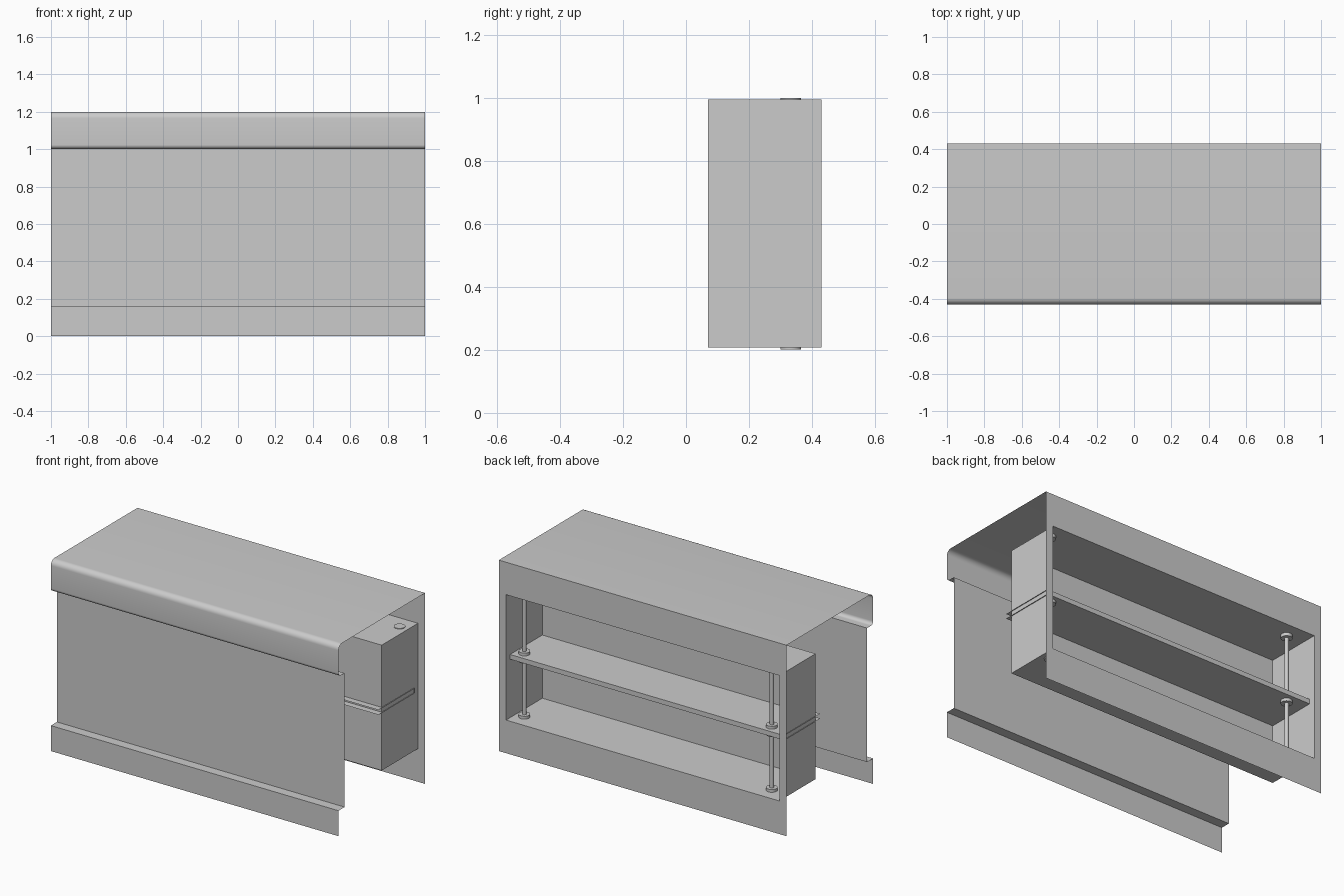
import bpy, bmesh
from math import sin, cos, pi, radians

if "Cube" in bpy.data.objects:
    bpy.data.objects.remove(bpy.data.objects["Cube"])

Y = 0.43                      # half depth
OX, OZ0, OZ1 = 0.95, 0.208, 0.996   # opening half width, bottom, top


def make(name, build, smooth=False):
    bm = bmesh.new()
    build(bm)
    bmesh.ops.remove_doubles(bm, verts=bm.verts, dist=1e-5)
    bmesh.ops.recalc_face_normals(bm, faces=bm.faces)
    me = bpy.data.meshes.new(name)
    bm.to_mesh(me)
    bm.free()
    ob = bpy.data.objects.new(name, me)
    bpy.context.collection.objects.link(ob)
    if smooth:
        bpy.ops.object.select_all(action='DESELECT')
        ob.select_set(True)
        bpy.context.view_layer.objects.active = ob
        bpy.ops.object.shade_smooth_by_angle(angle=radians(35))
    return ob


def face(bm, pts):
    bm.faces.new([bm.verts.new(p) for p in pts])


def arc(cy, cz, r, a0, a1, n=8):
    return [(cy + r * cos(radians(a0 + (a1 - a0) * i / n)),
             cz + r * sin(radians(a0 + (a1 - a0) * i / n))) for i in range(n + 1)]


# Sheet running from the back edge over the rounded counter lip to the kick board
def sheet(bm):
    prof = [(Y, 1.2)]
    prof += arc(-Y + 0.035, 1.165, 0.035, 90, 180)
    prof += arc(-Y + 0.022, 1.024, 0.022, 180, 270)
    prof += [(-0.37, 1.002), (-0.37, 0.16), (-Y, 0.16), (-Y, 0)]
    for (a, b), (c, d) in zip(prof, prof[1:]):
        face(bm, [(-1, a, b), (1, a, b), (1, c, d), (-1, c, d)])


# Back frame around the opening
def back(bm):
    out = [(-1, 0), (1, 0), (1, 1.2), (-1, 1.2)]
    inn = [(-OX, OZ0), (OX, OZ0), (OX, OZ1), (-OX, OZ1)]
    for i in range(4):
        j = (i + 1) % 4
        face(bm, [(x, Y, z) for x, z in (out[i], out[j], inn[j], inn[i])])


# Box with the listed sides left open
def open_box(x, y0, y1, z0, z1, skip):
    def build(bm):
        sides = {
            'front': [(-x, y0, z0), (x, y0, z0), (x, y0, z1), (-x, y0, z1)],
            'back': [(-x, y1, z0), (x, y1, z0), (x, y1, z1), (-x, y1, z1)],
            'left': [(-x, y0, z0), (-x, y1, z0), (-x, y1, z1), (-x, y0, z1)],
            'right': [(x, y0, z0), (x, y1, z0), (x, y1, z1), (x, y0, z1)],
            'bottom': [(-x, y0, z0), (x, y0, z0), (x, y1, z0), (-x, y1, z0)],
            'top': [(-x, y0, z1), (x, y0, z1), (x, y1, z1), (-x, y1, z1)]}
        for key, pts in sides.items():
            if key not in skip:
                face(bm, pts)
    return build


make("counter_shell", sheet, True)
make("back_frame", back)
make("storage_recess", open_box(OX, 0.07, Y, OZ0, OZ1, {'back'}))
S0, S1 = 0.575, 0.605
make("middle_shelf", open_box(0.955, 0.03, 0.39, S0, S1, {'front', 'left', 'right'}))


# Shelf posts with a round flange at each end
def cylinder(name, x, z0, z1, r, n=24):
    def build(bm):
        geo = bmesh.ops.create_cone(bm, cap_ends=True, segments=n, radius1=r,
                                    radius2=r, depth=z1 - z0)
        bmesh.ops.translate(bm, verts=geo['verts'], vec=(x, 0.333, (z0 + z1) / 2))
    make(name, build, True)


for side, x in (("left", -0.83), ("right", 0.89)):
    for level, z0, z1 in (("lower", 0.202, S0 + 0.006), ("upper", S1 - 0.006, 1.0)):
        cylinder(f"{side}_{level}_post", x, z0 + 0.01, z1 - 0.01, 0.0125)
        cylinder(f"{side}_{level}_foot_flange", x, z0, z0 + 0.024, 0.033)
        cylinder(f"{side}_{level}_head_flange", x, z1 - 0.024, z1, 0.033)
